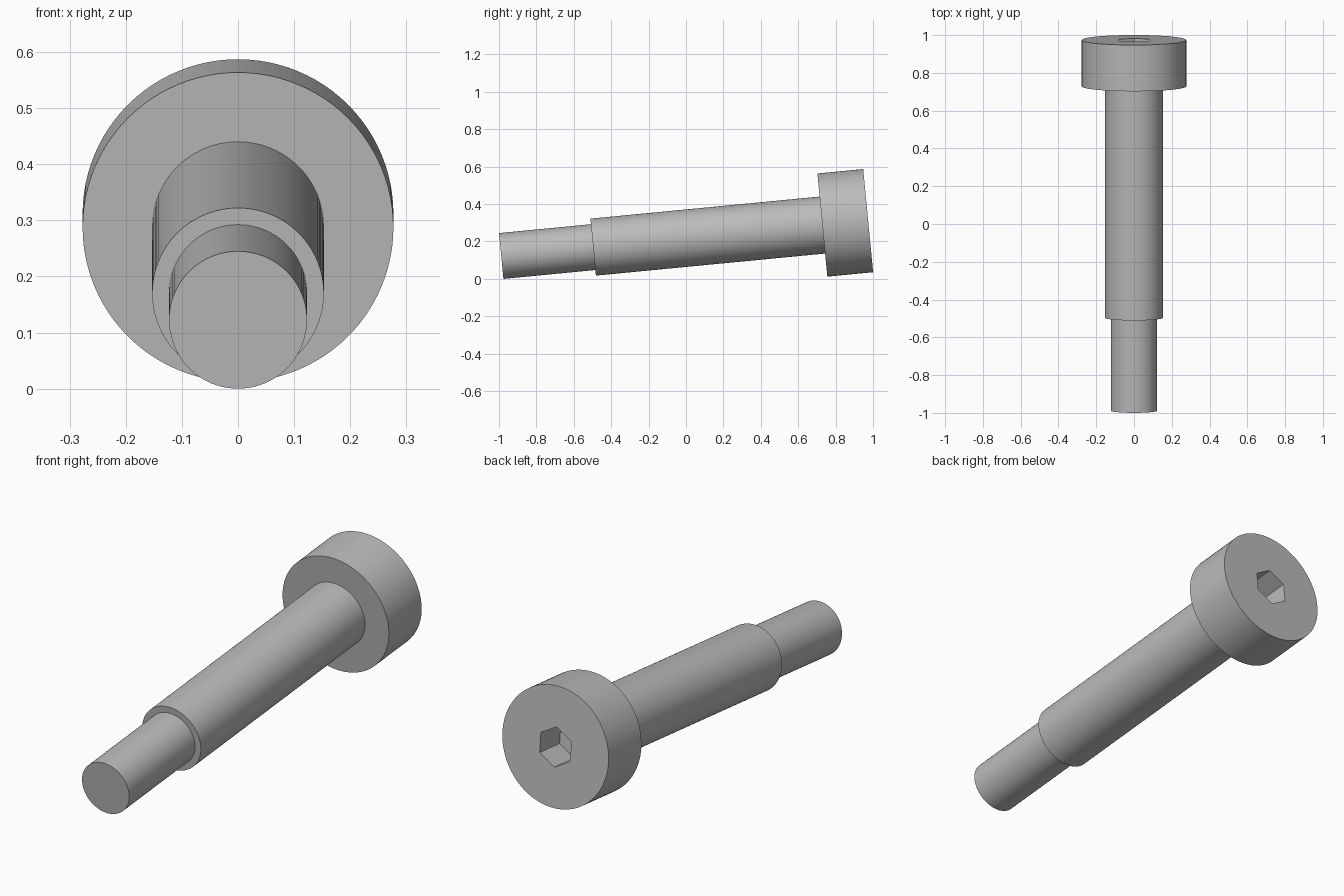
import bpy
import math
from mathutils import Matrix, Vector

cube = bpy.data.objects.get("Cube")
if cube:
    bpy.data.objects.remove(cube, do_unlink=True)

# Whole bolt leans on its tip and the rim of its head
TILT = math.radians(5.5)
PLACE = Matrix.Translation((0, -0.988, 0.1225)) @ Matrix.Rotation(TILT - math.pi / 2, 4, "X")

# Distances along the axis from the tip
SHOULDER, HEAD, END = 0.494, 1.725, 1.971
SOCKET_DEPTH = 0.15

steel = bpy.data.materials.new("grey_steel")
steel.use_nodes = True
GREY = (0.5, 0.5, 0.5, 1)
steel.diffuse_color = GREY
steel.node_tree.nodes["Principled BSDF"].inputs["Base Color"].default_value = GREY


def rod(name, radius, start, end, sides=96):
    """Cylinder along the bolt axis between two distances from the tip."""
    middle = Vector((0, 0, (start + end) / 2))
    bpy.ops.mesh.primitive_cylinder_add(vertices=sides, radius=radius, depth=end - start)
    obj = bpy.context.object
    obj.name = name
    obj.matrix_world = PLACE @ Matrix.Translation(middle)
    obj.data.materials.append(steel)
    return obj


# Stepped shank
parts = [rod("threaded_tip", 0.123, 0, SHOULDER),
         rod("shoulder_shank", 0.153, SHOULDER, HEAD)]

# Head with a hexagonal socket cut into its end
head = rod("bolt_head", 0.277, HEAD, END)
cutter = rod("socket_cutter", 0.092, END - SOCKET_DEPTH, END + 0.1, sides=6)
cutter.hide_render = True
cut = head.modifiers.new("hex_socket", "BOOLEAN")
cut.operation = "DIFFERENCE"
cut.solver = "EXACT"
cut.object = cutter
bpy.context.view_layer.update()
bpy.ops.object.select_all(action="DESELECT")
head.select_set(True)
bpy.context.view_layer.objects.active = head
bpy.ops.object.modifier_apply(modifier=cut.name)
bpy.data.objects.remove(cutter, do_unlink=True)
parts.append(head)

# Smooth round sides, crisp edges
for part in parts:
    part.select_set(True)
bpy.ops.object.shade_smooth_by_angle(angle=math.radians(30))
